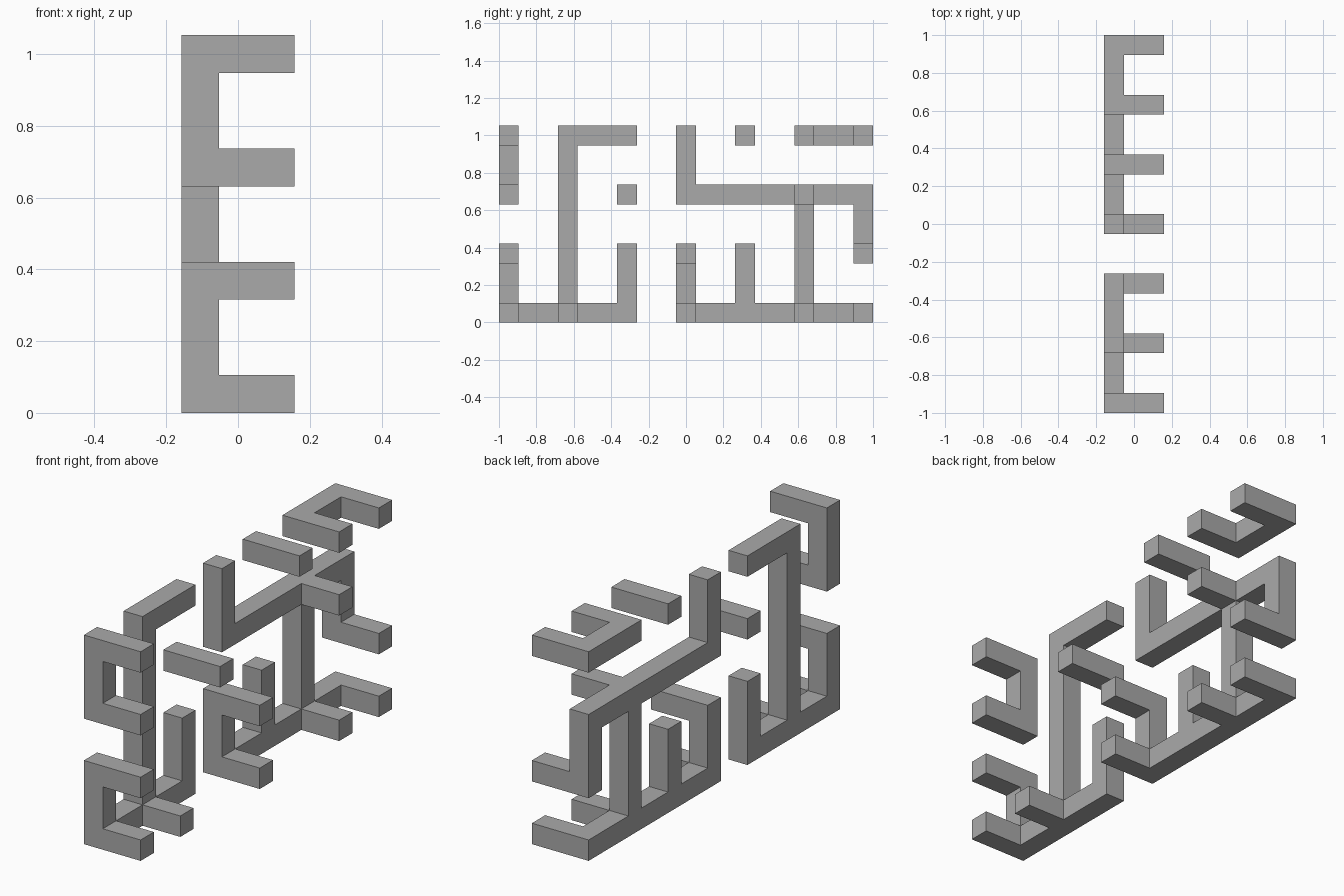
import bpy, bmesh, math
from mathutils import Vector

cube = bpy.data.objects.get("Cube")
if cube:
    bpy.data.objects.remove(cube, do_unlink=True)

UNIT = 2 / 19    # bar thickness
STEP = 3         # bar thicknesses between lattice nodes
ORIGIN = Vector((-1.5, -9.5, 0))
DIRECTIONS = [Vector(d) for d in
              ((1, 0, 0), (-1, 0, 0), (0, 1, 0), (0, -1, 0), (0, 0, 1), (0, 0, -1))]

grey = bpy.data.materials.new("plain grey")
grey.use_nodes = True
colour = (0.4, 0.4, 0.4, 1)
grey.diffuse_color = colour
grey.node_tree.nodes["Principled BSDF"].inputs["Base Color"].default_value = colour


def bar_cells(path):
    """Unit cells along a path of (depth, height) lattice nodes."""
    cells = set()
    for (y0, z0), (y1, z1) in zip(path, path[1:]):
        for y in range(STEP * min(y0, y1), STEP * max(y0, y1) + 1):
            for z in range(STEP * min(z0, z1), STEP * max(z0, z1) + 1):
                cells.add((0, y, z))
    return cells


def build(name, paths, pegs):
    """Joined square bars, with pegs reaching sideways from chosen nodes."""
    cells = set()
    for path in paths:
        cells |= bar_cells(path)
    for y, z in pegs:
        cells |= {(x, STEP * y, STEP * z) for x in range(3)}

    # Skin only the outside of the joined cells
    bm = bmesh.new()
    for cell in sorted(cells):
        centre = Vector(cell) + Vector((0.5, 0.5, 0.5))
        for d in DIRECTIONS:
            if tuple(int(c + s) for c, s in zip(cell, d)) in cells:
                continue
            u = Vector((d.y, d.z, d.x)) / 2
            v = d.cross(u)
            mid = centre + d / 2
            corners = (mid - u - v, mid + u - v, mid + u + v, mid - u + v)
            bm.faces.new([bm.verts.new((c + ORIGIN) * UNIT) for c in corners])
    bmesh.ops.remove_doubles(bm, verts=bm.verts, dist=UNIT / 100)
    bmesh.ops.dissolve_limit(bm, angle_limit=math.radians(1),
                             verts=bm.verts, edges=bm.edges)
    bmesh.ops.recalc_face_normals(bm, faces=bm.faces)
    mesh = bpy.data.meshes.new(name)
    bm.to_mesh(mesh)
    bm.free()
    mesh.materials.append(grey)
    bpy.context.collection.objects.link(bpy.data.objects.new(name, mesh))


# Front group
build("upper_front_bracket", [[(0, 3), (0, 2)]], [(0, 3), (0, 2)])
build("front_frame",
      [[(0, 1), (0, 0), (2, 0), (2, 1)], [(1, 0), (1, 3), (2, 3)]],
      [(0, 1), (0, 0), (1, 0)])
build("front_loose_bar", [], [(2, 2)])

# Rear group
build("rear_frame",
      [[(3, 3), (3, 2), (6, 2), (6, 1)], [(3, 1), (3, 0), (6, 0)],
       [(4, 0), (4, 1)], [(5, 0), (5, 2)]],
      [(3, 0), (3, 1), (5, 0), (6, 0), (5, 2), (6, 1)])
build("rear_loose_bar", [], [(4, 3)])
build("upper_rear_bracket", [[(5, 3), (6, 3)]], [(5, 3), (6, 3)])
